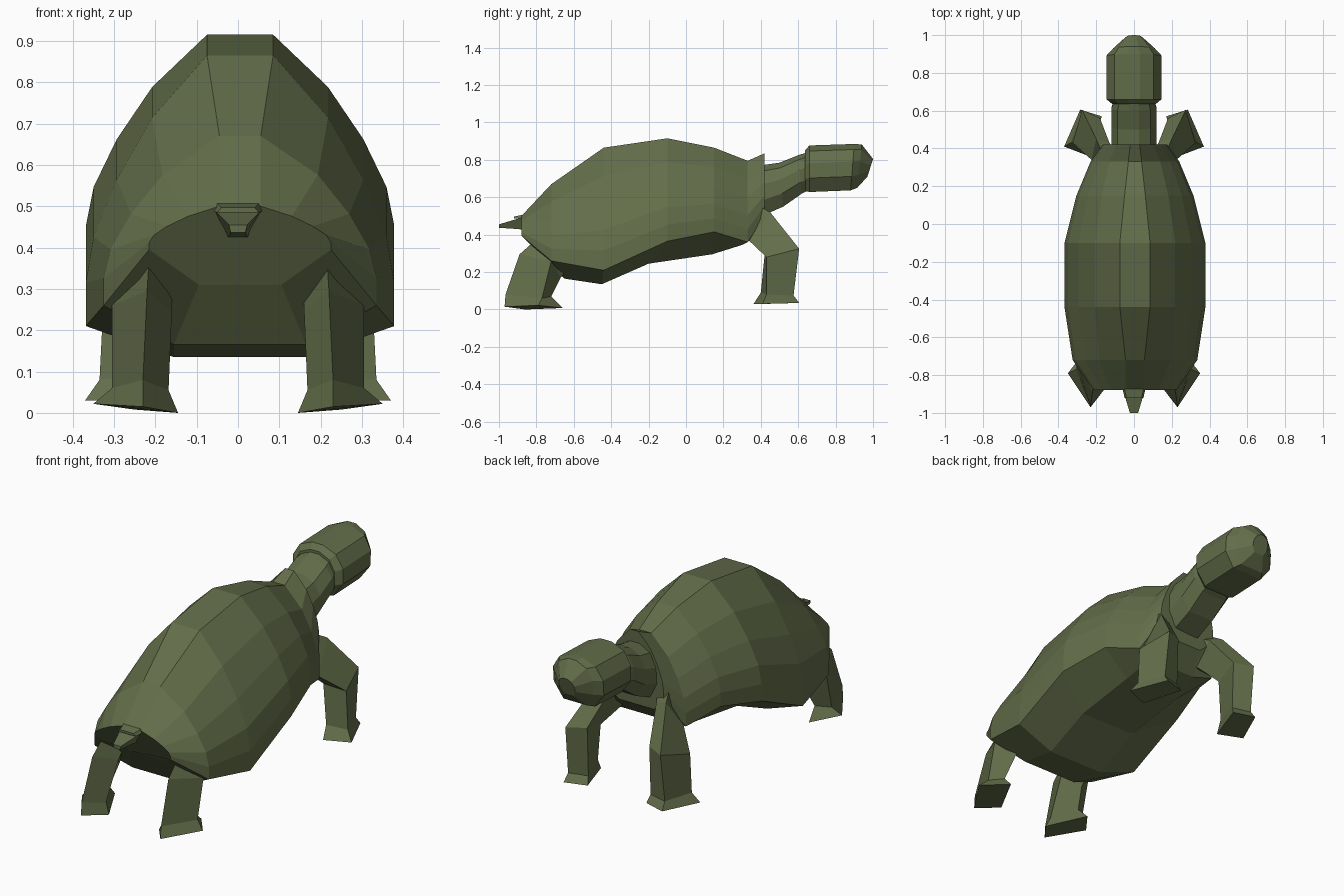
import bpy, bmesh

cube = bpy.data.objects.get("Cube")
if cube:
    bpy.data.objects.remove(cube, do_unlink=True)

green = bpy.data.materials.new("olive_green")
green.use_nodes = True
COLOR = (0.125, 0.155, 0.068, 1)
green.diffuse_color = COLOR
bsdf = green.node_tree.nodes["Principled BSDF"]
bsdf.inputs["Base Color"].default_value = COLOR
bsdf.inputs["Roughness"].default_value = 0.9


def loft(name, rings):
    """Skin a row of equal-length closed rings and cap both ends."""
    bm = bmesh.new()
    rows = [[bm.verts.new(p) for p in ring] for ring in rings]
    n = len(rows[0])
    for a, b in zip(rows, rows[1:]):
        for i in range(n):
            j = (i + 1) % n
            bm.faces.new((a[i], a[j], b[j], b[i]))
    bm.faces.new(rows[0])
    bm.faces.new(rows[-1])
    bmesh.ops.recalc_face_normals(bm, faces=bm.faces)
    mesh = bpy.data.meshes.new(name)
    bm.to_mesh(mesh)
    bm.free()
    mesh.materials.append(green)
    obj = bpy.data.objects.new(name, mesh)
    bpy.context.collection.objects.link(obj)
    return obj


def mirrored(half):
    """Close a +x half section with its reflection."""
    return half + [(-x, y, z) for x, y, z in reversed(half)]


# Shell: arched sections, closed below by the belly
ARCH_X = (0.57, 0.80, 0.95, 1.0, 1.0)
ARCH_Z = (0.23, 0.46, 0.67, 0.84, 1.0)


def shell_ring(y, top_x, top_z, rim_x, rim_z, belly_x, belly_y, belly_z):
    half = [(top_x, y, top_z)]
    for fx, fz in zip(ARCH_X, ARCH_Z):
        half.append((rim_x * fx, y, top_z + (rim_z - top_z) * fz))
    half.append((belly_x, belly_y, belly_z))
    return mirrored(half)


shell = loft("shell", [shell_ring(*r) for r in (
    (-0.88, 0.05, 0.50, 0.22, 0.395, 0.10, -0.76, 0.31),
    (-0.72, 0.05, 0.67, 0.33, 0.26, 0.16, -0.65, 0.165),
    (-0.44, 0.08, 0.865, 0.373, 0.21, 0.16, -0.45, 0.135),
    (-0.10, 0.08, 0.915, 0.373, 0.365, 0.16, -0.20, 0.245),
    (0.15, 0.055, 0.865, 0.31, 0.415, 0.16, 0.14, 0.295),
    (0.33, 0.035, 0.795, 0.235, 0.36, 0.14, 0.30, 0.345),
    (0.42, 0.025, 0.835, 0.17, 0.50, 0.10, 0.40, 0.44),
)])
shell.location.x = 0.005


# Neck and head: rounded ten-sided sections
def tube_ring(y_top, y_bottom, width, z_top, z_bottom):
    half = []
    for fx, fz in ((0.22, 0), (0.72, 0.12), (1, 0.38), (1, 0.7), (0.62, 1)):
        half.append((width * fx, y_top + (y_bottom - y_top) * fz,
                     z_top + (z_bottom - z_top) * fz))
    return mirrored(half)


loft("neck", [tube_ring(*r) for r in (
    (0.36, 0.36, 0.12, 0.765, 0.48),
    (0.50, 0.52, 0.12, 0.785, 0.55),
    (0.60, 0.62, 0.12, 0.825, 0.62),
    (0.68, 0.68, 0.10, 0.85, 0.65),
)])
loft("head", [tube_ring(*r) for r in (
    (0.635, 0.635, 0.115, 0.85, 0.635),
    (0.66, 0.66, 0.145, 0.877, 0.628),
    (0.90, 0.88, 0.145, 0.885, 0.637),
    (0.94, 0.915, 0.11, 0.882, 0.65),
    (1.00, 0.97, 0.045, 0.805, 0.71),
)])


# Tail with a small flap above it
def tail_ring(y, wide, narrow, z_top, z_bottom):
    return [(wide, y, z_top), (narrow, y, z_bottom),
            (-narrow, y, z_bottom), (-wide, y, z_top)]


loft("tail", [tail_ring(-0.82, 0.06, 0.03, 0.49, 0.42),
              tail_ring(-0.90, 0.052, 0.02, 0.485, 0.43),
              tail_ring(-1.0, 0.022, 0.018, 0.455, 0.437)])
loft("tail_flap", [tail_ring(-0.83, 0.06, 0.07, 0.515, 0.49),
                   tail_ring(-0.92, 0.04, 0.05, 0.497, 0.485)])

# Legs: four-sided rings from body to foot
front_leg = [
    [(0.17, 0.38, 0.56), (0.08, 0.36, 0.52), (0.08, 0.28, 0.40), (0.17, 0.28, 0.40)],
    [(0.20, 0.45, 0.52), (0.13, 0.43, 0.50), (0.13, 0.34, 0.38), (0.225, 0.34, 0.365)],
    [(0.275, 0.605, 0.325), (0.18, 0.56, 0.33), (0.20, 0.42, 0.29), (0.325, 0.43, 0.28)],
    [(0.28, 0.575, 0.075), (0.18, 0.55, 0.075), (0.23, 0.40, 0.09), (0.335, 0.43, 0.08)],
    [(0.285, 0.605, 0.035), (0.17, 0.57, 0.035), (0.24, 0.36, 0.028), (0.37, 0.41, 0.03)],
]
rear_leg = [
    [(0.27, -0.64, 0.36), (0.215, -0.80, 0.375), (0.16, -0.66, 0.36), (0.22, -0.57, 0.30)],
    [(0.305, -0.72, 0.26), (0.22, -0.89, 0.295), (0.16, -0.76, 0.245), (0.22, -0.67, 0.17)],
    [(0.305, -0.77, 0.06), (0.23, -0.965, 0.08), (0.168, -0.85, 0.055), (0.24, -0.72, 0.07)],
    [(0.35, -0.79, 0.022), (0.23, -0.97, 0.015), (0.145, -0.86, 0.0), (0.25, -0.66, 0.008)],
]
for name, rings in (("front_leg", front_leg), ("rear_leg", rear_leg)):
    for side, s in (("left", 1), ("right", -1)):
        loft(f"{name}_{side}", [[(s * x, y, z) for x, y, z in r] for r in rings])
